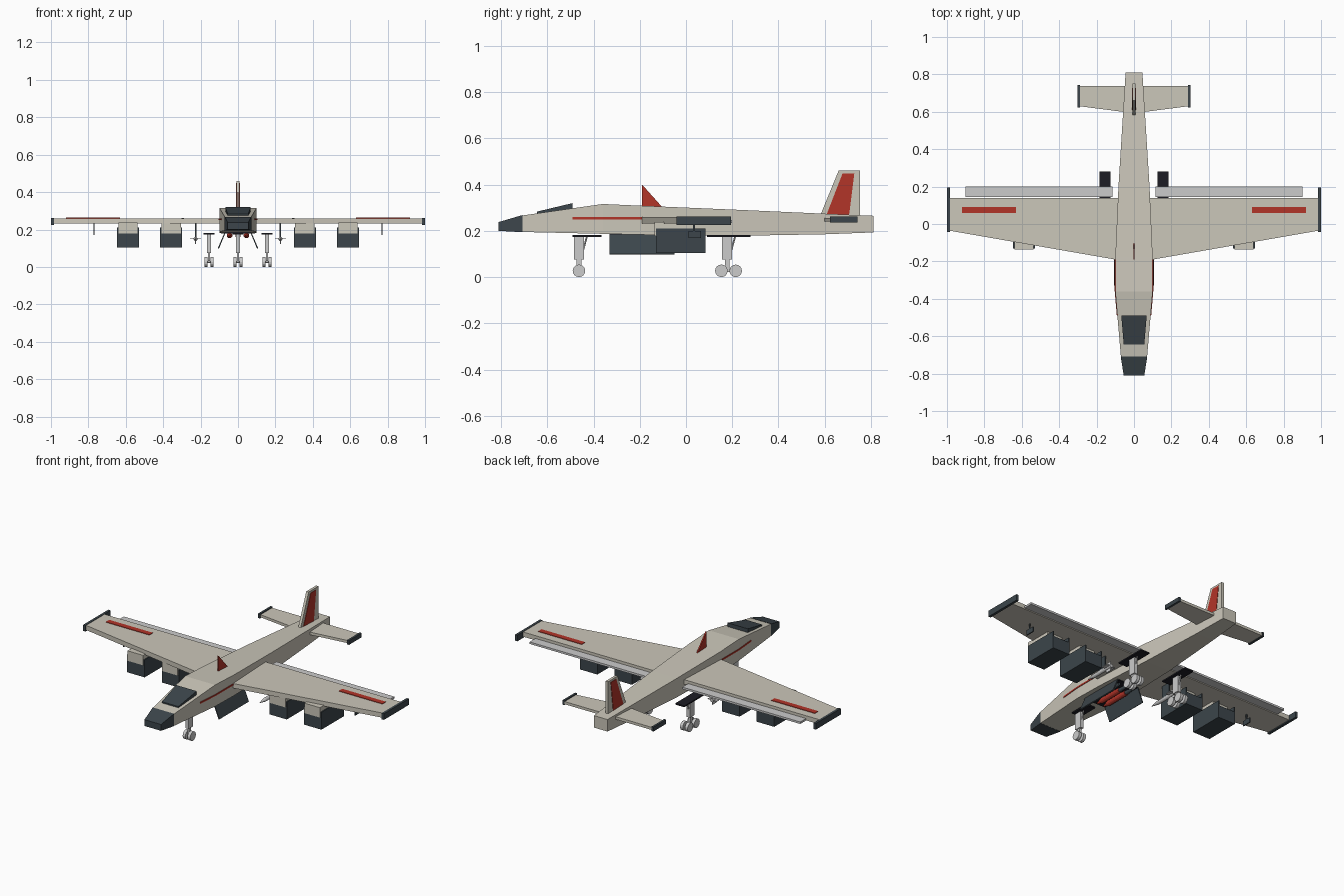
import bpy, bmesh, math
from mathutils import Vector

if "Cube" in bpy.data.objects:
    bpy.data.objects.remove(bpy.data.objects["Cube"])


def material(name, rgb):
    m = bpy.data.materials.new(name)
    m.diffuse_color = (*rgb, 1)
    m.use_nodes = True
    m.node_tree.nodes["Principled BSDF"].inputs["Base Color"].default_value = m.diffuse_color
    return m


BODY = material("cream_paint", (0.60, 0.57, 0.49))
DARK = material("dark_slate", (0.045, 0.06, 0.07))
RED = material("red_paint", (0.45, 0.035, 0.022))
BLACK = material("black", (0.012, 0.012, 0.018))


def loft(name, sections, mat=None, mirror=False):
    """Skin equal-length rings of points, capping both ends."""
    bm = bmesh.new()
    rings = [[bm.verts.new(p) for p in s] for s in sections]
    n = len(rings[0])
    for a, b in zip(rings, rings[1:]):
        for i in range(n):
            j = (i + 1) % n
            bm.faces.new((a[i], a[j], b[j], b[i]))
    bm.faces.new(rings[0])
    bm.faces.new(rings[-1])
    bmesh.ops.recalc_face_normals(bm, faces=bm.faces)
    me = bpy.data.meshes.new(name)
    bm.to_mesh(me)
    bm.free()
    ob = bpy.data.objects.new(name, me)
    bpy.context.collection.objects.link(ob)
    if mat:
        me.materials.append(mat)
    if mirror:
        ob.modifiers.new("mirror", 'MIRROR')
    return ob


def rect(w, y, z0, z1):
    return [(-w, y, z0), (w, y, z0), (w, y, z1), (-w, y, z1)]


def box(name, x0, x1, y0, y1, z0, z1, mat=None, mirror=False):
    return loft(name, [[(x0, y, z0), (x1, y, z0), (x1, y, z1), (x0, y, z1)]
                       for y in (y0, y1)], mat, mirror)


def plate_yz(name, pts, x0, x1, mat=None, mirror=False):
    return loft(name, [[(x, y, z) for y, z in pts] for x in (x0, x1)], mat, mirror)


def plate_xy(name, pts, z0, z1, mat=None, mirror=False):
    return loft(name, [[(x, y, z) for x, y in pts] for z in (z0, z1)], mat, mirror)


def tube(name, stations, mat=None, mirror=False, n=12):
    """Round body through (centre, radius) stations along a straight line."""
    d = (Vector(stations[-1][0]) - Vector(stations[0][0])).normalized()
    u = d.orthogonal().normalized()
    v = d.cross(u)
    ang = [2 * math.pi * i / n for i in range(n)]
    return loft(name, [[Vector(c) + (u * math.cos(a) + v * math.sin(a)) * r for a in ang]
                       for c, r in stations], mat, mirror)


# Fuselage, nose and canopy
loft("fuselage", [rect(0.07, -0.71, 0.195, 0.266), rect(0.1, -0.36, 0.187, 0.316),
                  rect(0.1, -0.18, 0.183, 0.308), rect(0.083, 0.2, 0.178, 0.292),
                  rect(0.058, 0.6, 0.185, 0.274), rect(0.045, 0.81, 0.193, 0.265)], BODY)
loft("nose_cone", [rect(0.055, -0.81, 0.2, 0.238), rect(0.071, -0.708, 0.194, 0.268)], DARK)
loft("canopy", [rect(0.055, -0.645, 0.262, 0.283), rect(0.068, -0.49, 0.285, 0.32)], DARK)
plate_yz("antenna_blade", [(-0.19, 0.3), (-0.19, 0.40), (-0.105, 0.305)], -0.004, 0.004, RED)
loft("side_stripe", [[(x - 0.01, y, 0.25), (x, y, 0.25), (x, y, 0.259), (x - 0.01, y, 0.259)]
                     for x, y in ((0.092, -0.49), (0.103, -0.36), (0.103, -0.19))], RED, True)

# Wings with flaps, tip caps and stripes
plate_xy("wing", [(0, -0.205), (0.1, -0.19), (0.99, -0.035), (0.99, 0.14), (0, 0.14)],
         0.232, 0.26, BODY, True)
box("wing_flap", 0.115, 0.9, 0.145, 0.2, 0.234, 0.246, None, True)
box("wing_tip", 0.985, 1.0, -0.042, 0.195, 0.225, 0.262, DARK, True)
box("wing_stripe", 0.63, 0.92, 0.058, 0.09, 0.255, 0.263, RED, True)
box("wing_probe", 0.767, 0.773, 0.01, 0.065, 0.17, 0.2, DARK, True)
box("wing_probe_stem", 0.768, 0.772, 0.03, 0.04, 0.195, 0.235, DARK, True)

# Tail
plate_xy("tailplane", [(0, 0.595), (0.06, 0.6), (0.295, 0.63), (0.295, 0.738), (0, 0.738)],
         0.24, 0.256, BODY, True)
box("tailplane_tip", 0.29, 0.303, 0.622, 0.742, 0.236, 0.262, DARK, True)
plate_yz("fin", [(0.58, 0.265), (0.66, 0.46), (0.752, 0.46), (0.752, 0.255)],
         -0.008, 0.008, BODY)
plate_yz("fin_panel", [(0.608, 0.27), (0.677, 0.448), (0.728, 0.448), (0.705, 0.265)],
         -0.0105, 0.0105, RED)

# Underwing engines: dark trough hung on a pale pylon block
for tag, x in (("inner", 0.358), ("outer", 0.588)):
    box(tag + "_engine", x - 0.058, x + 0.058, -0.13, 0.085, 0.105, 0.18, DARK, True)
    for side in (-1, 1):
        e = x + side * 0.055
        box(tag + "_engine_side", e - 0.003, e + 0.003, -0.13, 0.085, 0.175, 0.21, DARK, True)
    box(tag + "_pylon", x - 0.052, x + 0.052, -0.136, 0.03, 0.178, 0.238, BODY, True)

# Weapons bay with hinged doors and stores
box("bay_recess", -0.07, 0.07, -0.33, -0.05, 0.178, 0.19, BLACK)
loft("bay_door", [[(0.066, y, 0.184), (0.072, y, 0.184), (0.108, y, 0.1), (0.102, y, 0.097)]
                  for y in (-0.33, -0.05)], DARK, True)
for x in (-0.045, 0, 0.045):
    tube("bay_store", [((x, -0.31, 0.168), 0.004), ((x, -0.27, 0.168), 0.015),
                       ((x, -0.12, 0.168), 0.015)], RED)
    tube("bay_store_tail", [((x, -0.12, 0.168), 0.012), ((x, -0.07, 0.168), 0.008)], DARK)

# Underwing missiles with cross fins
tube("missile", [((0.227, -0.12, 0.15), 0.001), ((0.227, -0.07, 0.15), 0.011),
                 ((0.227, 0.08, 0.15), 0.011)], None, True)
box("missile_fin_flat", 0.197, 0.257, 0.035, 0.075, 0.148, 0.152, None, True)
box("missile_fin_upright", 0.225, 0.229, 0.035, 0.075, 0.122, 0.178, None, True)
box("missile_hanger", 0.223, 0.231, -0.03, 0.03, 0.155, 0.235, DARK, True)


# Landing gear: well plate, leg, brace, axle and paired wheels
def gear(name, x, y, well, wheels, mirror):
    box(name + "_well", x - 0.03, x + 0.03, *well, 0.174, 0.182, BLACK, mirror)
    box(name + "_leg", x - 0.011, x + 0.011, y - 0.022, y + 0.022, 0.075, 0.178, None, mirror)
    box(name + "_lower_leg", x - 0.006, x + 0.006, y - 0.01, y + 0.01, 0.028, 0.08, None, mirror)
    tube(name + "_brace", [((x, y + 0.015, 0.105), 0.004), ((x, y + 0.035, 0.178), 0.004)],
         None, mirror, 6)
    if len(wheels) > 1:
        box(name + "_bogie", x - 0.005, x + 0.005, *wheels, 0.022, 0.034, None, mirror)
    for wy in wheels:
        tube(name + "_axle", [((x - 0.02, wy, 0.027), 0.005), ((x + 0.02, wy, 0.027), 0.005)],
             None, mirror, 8)
        for dx in (-0.016, 0.016):
            tube(name + "_wheel", [((x + dx - 0.009, wy, 0.027), 0.027),
                                   ((x + dx + 0.009, wy, 0.027), 0.027)], None, mirror, 16)


gear("nose_gear", 0, -0.463, (-0.49, -0.365), [-0.463], False)
gear("main_gear", 0.155, 0.178, (0.09, 0.28), [0.153, 0.215], True)
